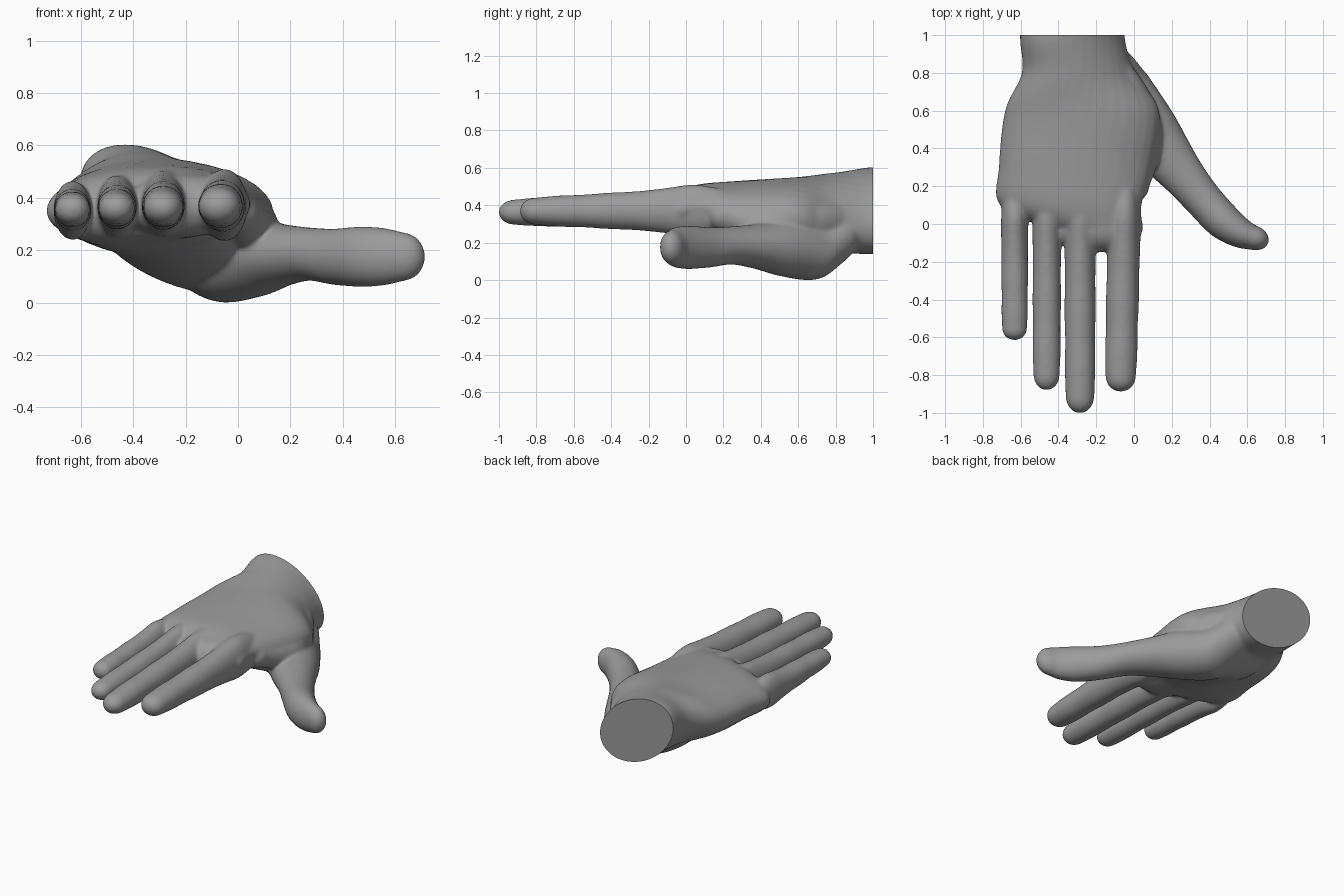
import bpy, bmesh
from math import sin, cos, pi, radians
from mathutils import Vector

if "Cube" in bpy.data.objects:
    bpy.data.objects.remove(bpy.data.objects["Cube"])

skin = bpy.data.materials.new("matte_grey")
skin.use_nodes = True
grey = (0.33, 0.33, 0.33, 1)
skin.diffuse_color = grey
skin.node_tree.nodes["Principled BSDF"].inputs["Base Color"].default_value = grey

SIDES, STEPS = 32, 6
bm = bmesh.new()


def smooth_path(rows):
    """Catmull-Rom interpolation of section rows."""
    pts = [Vector(r) for r in rows]
    out = []
    for i in range(len(pts) - 1):
        p0, p1 = pts[max(i - 1, 0)], pts[i]
        p2, p3 = pts[i + 1], pts[min(i + 2, len(pts) - 1)]
        for s in range(STEPS):
            t = s / STEPS
            out.append(0.5 * (2 * p1 + (p2 - p0) * t
                              + (2 * p0 - 5 * p1 + 4 * p2 - p3) * t * t
                              + (3 * p1 - p0 - 3 * p2 + p3) * t ** 3))
    return out + [pts[-1]]


def loft(rows, tip, straight=True):
    """Rows are x, y, z, half width, half height, tilt; tip is a rounded end."""
    path = smooth_path(rows)
    rings = []

    def ring(centre, side, a, b, tilt):
        up = Vector((0, 0, 1))
        ct, st = cos(radians(tilt)), sin(radians(tilt))
        u, v = side * ct - up * st, side * st + up * ct
        rings.append([bm.verts.new(centre + u * a * cos(k * 2 * pi / SIDES)
                                   + v * b * sin(k * 2 * pi / SIDES))
                      for k in range(SIDES)])

    for i, p in enumerate(path):
        d = Vector((0, -1, 0))
        if not straight:
            q, r = path[max(i - 1, 0)], path[min(i + 1, len(path) - 1)]
            d = Vector((r[0] - q[0], r[1] - q[1], 0)).normalized()
        side = Vector((0, 0, 1)).cross(d)
        ring(Vector(p[:3]), side, p[3], p[4], p[5])
    for k in range(1, 7):
        w = k / 6.5 * pi / 2
        ring(Vector(p[:3]) + d * tip * sin(w), side,
             p[3] * cos(w), p[4] * cos(w), p[5])

    for r0, r1 in zip(rings, rings[1:]):
        for k in range(SIDES):
            n = (k + 1) % SIDES
            bm.faces.new((r0[k], r0[n], r1[n], r1[k]))
    bm.faces.new(rings[0])
    bm.faces.new(rings[-1])


# Wrist and palm
loft([(-.325, 1.08, .37, .305, .197, 32),
      (-.325, .97, .37, .305, .197, 32),
      (-.295, .80, .36, .31, .20, 20),
      (-.275, .60, .355, .41, .195, 4),
      (-.31, .30, .36, .407, .172, 0),
      (-.335, .10, .37, .377, .145, -4),
      (-.20, -.02, .37, .25, .12, -2)], .13)

# Heel of the palm, sloping down towards the thumb
loft([(-.28, .92, .33, .20, .12, 28),
      (-.25, .80, .255, .25, .13, 24),
      (-.24, .65, .20, .30, .13, 22),
      (-.27, .42, .25, .30, .11, 14),
      (-.30, .20, .31, .26, .09, 4)], .10)

# Thumb and the ball of the thumb
loft([(-.20, .93, .30, .10, .10, 20),
      (-.15, .82, .235, .16, .14, 20),
      (-.08, .68, .165, .19, .16, 16),
      (.06, .515, .17, .165, .15, 6),
      (.165, .375, .18, .142, .12, 0),
      (.27, .245, .185, .115, .102, 0),
      (.37, .125, .175, .102, .108, 0),
      (.47, .018, .175, .098, .116, 0),
      (.56, -.045, .175, .082, .11, 0),
      (.63, -.072, .175, .066, .094, 0)], .088, straight=False)

# Web between thumb and first finger
loft([(-.14, .90, .33, .08, .08, 20),
      (-.05, .72, .31, .12, .12, 25),
      (.02, .52, .295, .13, .125, 32),
      (.04, .36, .295, .10, .10, 35),
      (.01, .20, .34, .07, .08, 20)], .08)

# Fingers: base x, tip x, tip y, half width, base z, tip z
fingers = [(-.052, -.072, -.889, .088, .372, .368),
           (-.285, -.286, -1.003, .083, .377, .362),
           (-.461, -.463, -.881, .076, .368, .36),
           (-.632, -.632, -.616, .072, .352, .357)]
# Share of the finger length, width factor, height factor
shape = [(-.38, .70, .80), (-.20, .90, 1.35), (-.04, 1.0, 1.58), (.12, 1.0, 1.38),
         (.30, .98, 1.19), (.47, 1.0, 1.11), (.62, .96, 1.0),
         (.77, .98, .95), (.92, .92, .82)]
for bx, tx, ty, w, bz, tz in fingers:
    length = abs(ty) - w * .1
    rows = [(bx + (tx - bx) * max(f, 0), -f * length,
             bz + (tz - bz) * max(f, 0), w * fw, w * fh, 0)
            for f, fw, fh in shape]
    loft(rows, abs(ty) - .92 * length)

bmesh.ops.recalc_face_normals(bm, faces=bm.faces)
mesh = bpy.data.meshes.new("hand_parts")
bm.to_mesh(mesh)
bm.free()
hand = bpy.data.objects.new("hand", mesh)
bpy.context.collection.objects.link(hand)

# Fuse the parts into one skin and soften the joins
fuse = hand.modifiers.new("fuse", "REMESH")
fuse.mode = "VOXEL"
fuse.voxel_size = .0075
soften = hand.modifiers.new("soften", "SMOOTH")
soften.factor = .5
soften.iterations = 36
fused = bpy.data.meshes.new_from_object(
    hand.evaluated_get(bpy.context.evaluated_depsgraph_get()))
hand.modifiers.clear()

# Flat cut at the wrist
bm = bmesh.new()
bm.from_mesh(fused)
cut = bmesh.ops.bisect_plane(bm, geom=bm.verts[:] + bm.edges[:] + bm.faces[:],
                             plane_co=(0, 1, 0), plane_no=(0, 1, 0),
                             clear_outer=True)
rim = [e for e in cut["geom_cut"] if isinstance(e, bmesh.types.BMEdge)]
bmesh.ops.contextual_create(bm, geom=rim)
bmesh.ops.recalc_face_normals(bm, faces=bm.faces)
bm.to_mesh(fused)
bm.free()
hand.data = fused
bpy.data.meshes.remove(mesh)
fused.name = "hand"
fused.materials.clear()
fused.materials.append(skin)

bpy.ops.object.select_all(action="DESELECT")
hand.select_set(True)
bpy.context.view_layer.objects.active = hand
bpy.ops.object.shade_smooth_by_angle(angle=radians(50))
